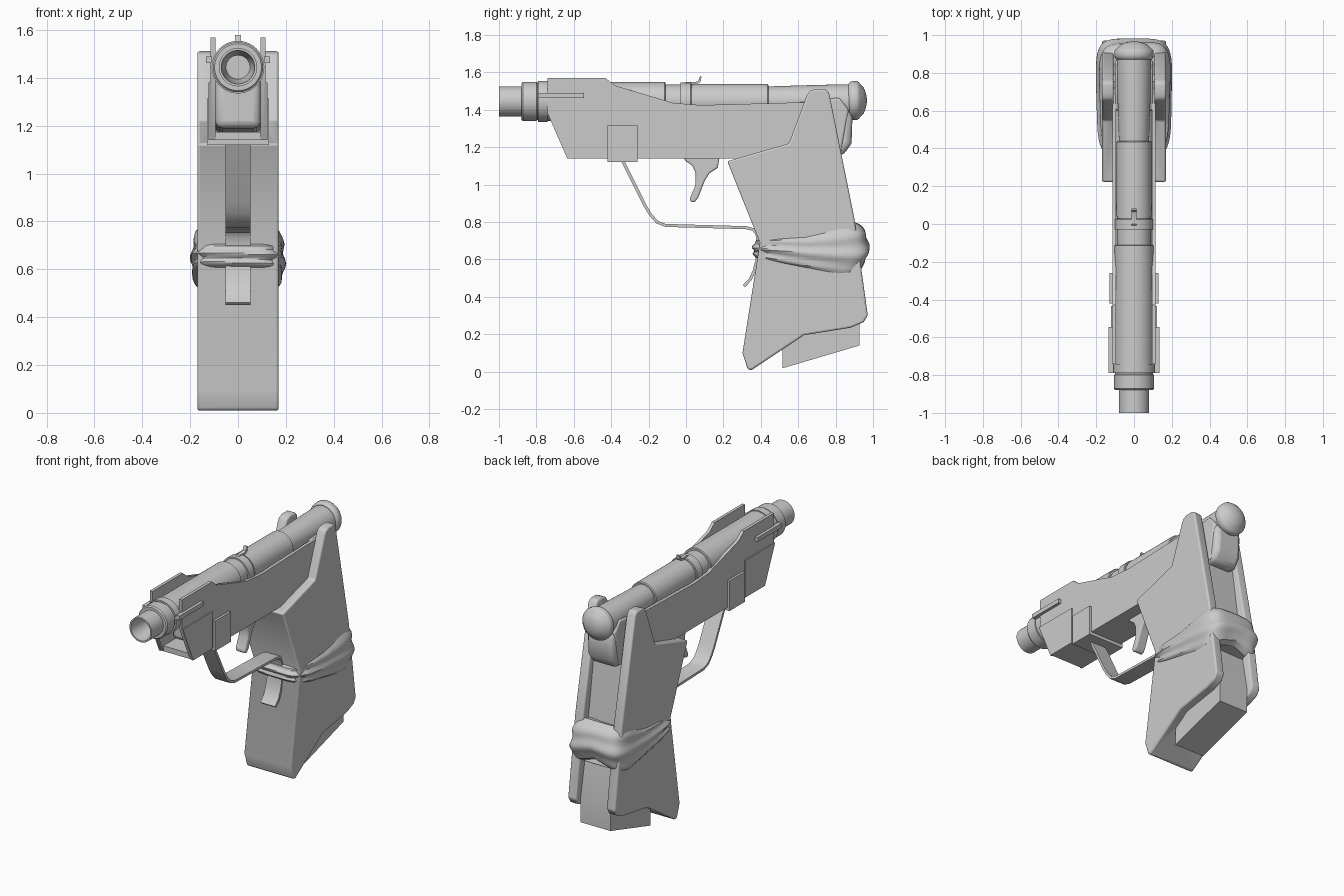
import bpy, bmesh, math
from mathutils import Vector

if "Cube" in bpy.data.objects:
    bpy.data.objects.remove(bpy.data.objects["Cube"])


def finish(name, bm, bevel=0.0, segs=3, smooth=True):
    bmesh.ops.remove_doubles(bm, verts=bm.verts, dist=1e-5)
    bmesh.ops.recalc_face_normals(bm, faces=bm.faces)
    me = bpy.data.meshes.new(name)
    bm.to_mesh(me)
    bm.free()
    ob = bpy.data.objects.new(name, me)
    bpy.context.collection.objects.link(ob)
    if bevel:
        add_bevel(ob, bevel, segs)
    if smooth:
        bpy.ops.object.select_all(action='DESELECT')
        ob.select_set(True)
        bpy.context.view_layer.objects.active = ob
        bpy.ops.object.shade_smooth_by_angle(angle=math.radians(35))
    return ob


def add_bevel(ob, width, segs=3):
    m = ob.modifiers.new("bevel", 'BEVEL')
    m.width, m.segments = width, segs
    m.limit_method, m.angle_limit = 'ANGLE', math.radians(35)


def prism(name, pts, x0, x1, mirror=False, bevel=0.0, segs=3):
    """Side profile of (y, z) points pushed across x, optionally on both sides."""
    bm = bmesh.new()
    for a, b in ([(x0, x1), (-x1, -x0)] if mirror else [(x0, x1)]):
        face = bm.faces.new([bm.verts.new((a, y, z)) for y, z in pts])
        new = bmesh.ops.extrude_face_region(bm, geom=[face])["geom"]
        bmesh.ops.translate(bm, vec=(b - a, 0, 0),
                            verts=[v for v in new if isinstance(v, bmesh.types.BMVert)])
        bm.faces.ensure_lookup_table()
    # extrude keeps the start face as the cap
    return finish(name, bm, bevel, segs)


def rect(y0, y1, z0, z1):
    return [(y0, z0), (y1, z0), (y1, z1), (y0, z1)]


def lathe(name, profile, z=1.445, n=40):
    """Turned part around the y axis from (y, radius) points."""
    bm = bmesh.new()
    rings = [[bm.verts.new((r * math.cos(2 * math.pi * i / n), y,
                            z + r * math.sin(2 * math.pi * i / n))) for i in range(n)]
             for y, r in profile]
    for a, b in zip(rings, rings[1:]):
        for i in range(n):
            j = (i + 1) % n
            bm.faces.new((a[i], a[j], b[j], b[i]))
    return finish(name, bm)


def strap(name, path, half, thick):
    """Flat bent strip following a (y, z) path."""
    pts = [Vector(p) for p in path]
    left, right = [], []
    for i, p in enumerate(pts):
        t = (pts[min(i + 1, len(pts) - 1)] - pts[max(i - 1, 0)]).normalized()
        nrm = Vector((-t.y, t.x)) * thick / 2
        left.append(tuple(p + nrm))
        right.append(tuple(p - nrm))
    bm = bmesh.new()
    rings = [[bm.verts.new((x, *q)) for x, q in
              ((-half, a), (half, a), (half, b), (-half, b))] for a, b in zip(left, right)]
    for a, b in zip(rings, rings[1:]):
        for i in range(4):
            j = (i + 1) % 4
            bm.faces.new((a[i], a[j], b[j], b[i]))
    bm.faces.new(rings[0])
    bm.faces.new(rings[-1])
    return finish(name, bm)


# Barrel: hollow muzzle, collars and stepped tube
lathe("muzzle", [(-0.84, 0), (-0.84, 0.05), (-0.9, 0.062), (-1, 0.07), (-1, 0.08), (-0.87, 0.08)])
lathe("muzzle_collar", [(-0.88, 0.07), (-0.88, 0.098), (-0.872, 0.105), (-0.80, 0.105),
                        (-0.795, 0.1), (-0.79, 0.1), (-0.79, 0.11), (-0.74, 0.11), (-0.74, 0.08)])
lathe("barrel", [(-0.75, 0), (-0.75, 0.104), (-0.115, 0.104), (-0.11, 0.1), (-0.11, 0.09),
                 (-0.03, 0.09), (-0.03, 0.1), (0.025, 0.1), (0.03, 0.096), (0.03, 0.09),
                 (0.04, 0.09), (0.04, 0.093), (0.435, 0.093), (0.44, 0.088), (0.44, 0.08),
                 (0.7, 0.088), (0.9, 0.092), (0.9, 0)])
lathe("rear_cap", [(0.87, 0), (0.87, 0.09), (0.88, 0.1), (0.89, 0.104), (0.915, 0.104),
                   (0.925, 0.097), (0.93, 0.09), (0.95, 0.07), (0.96, 0.045), (0.966, 0.02),
                   (0.967, 0)], z=1.45)

# Receiver: side plates, floor and inner body
prism("side_plate", [(-0.74, 1.57), (-0.43, 1.57), (-0.38, 1.53), (-0.07, 1.437), (0.08, 1.425),
                     (0.62, 1.44), (0.72, 1.44), (0.76, 1.14), (-0.63, 1.14), (-0.74, 1.38)],
      0.095, 0.115, mirror=True)
prism("receiver_floor", rect(-0.63, 0.3, 1.14, 1.175), -0.112, 0.112)
prism("inner_body", [(-0.55, 1.19), (0.3, 1.17), (0.84, 1.155), (0.885, 1.22), (0.89, 1.36),
                     (0.86, 1.42), (-0.55, 1.42)], -0.095, 0.095, bevel=0.03)
prism("rear_plate", [(0.6, 1.44), (0.82, 1.465), (0.87, 1.4), (0.83, 1.17), (0.6, 1.17)],
      -0.1, 0.1, bevel=0.012)
prism("front_panel", [(-0.74, 1.38), (-0.435, 1.38), (-0.435, 1.14), (-0.635, 1.14)],
      0.11, 0.123, mirror=True)
prism("square_panel", rect(-0.42, -0.26, 1.12, 1.315), 0.105, 0.13, mirror=True)
prism("guard_mount", rect(-0.42, -0.26, 1.12, 1.15), -0.115, 0.115)
prism("side_rail", rect(-0.79, -0.545, 1.462, 1.49), 0.108, 0.134, mirror=True)

# Sight hook
prism("sight", [(-0.02, 1.535), (0.0, 1.55), (0.05, 1.548), (0.065, 1.555), (0.075, 1.58),
                (0.083, 1.578), (0.078, 1.55), (0.06, 1.537), (0.03, 1.53)], -0.012, 0.012)

# Trigger and its guard
prism("trigger", [(-0.02, 1.15), (0.0, 1.125), (0.035, 1.1), (0.052, 1.06), (0.052, 1.0),
                  (0.02, 0.925), (0.025, 0.908), (0.045, 0.905), (0.065, 0.93), (0.1, 1.02),
                  (0.125, 1.06), (0.17, 1.09), (0.18, 1.15)], -0.035, 0.035, bevel=0.012)
strap("trigger_guard", [(-0.345, 1.14), (-0.22, 0.89), (-0.19, 0.84), (-0.155, 0.8),
                        (-0.11, 0.782), (0.1, 0.776), (0.32, 0.77), (0.36, 0.76), (0.38, 0.735),
                        (0.385, 0.68), (0.38, 0.6), (0.365, 0.54), (0.345, 0.495),
                        (0.31, 0.457)], 0.053, 0.016)

# Grip: one solid, slotted from the rear and top so two side panels remain
grip = prism("grip", [(0.22, 1.125), (0.55, 1.22), (0.645, 1.475), (0.66, 1.5), (0.69, 1.512),
                      (0.745, 1.512), (0.765, 1.49), (0.90, 0.82), (0.972, 0.3), (0.95, 0.265),
                      (0.88, 0.235), (0.63, 0.195), (0.35, 0.008), (0.33, 0.012), (0.302, 0.1),
                      (0.395, 0.69)], -0.17, 0.17)
slot = prism("grip_slot_cutter", [(0.1, 1.135), (0.5, 1.135), (0.52, -0.1), (1.2, -0.1),
                                  (1.2, 1.7), (0.1, 1.7)], -0.108, 0.108)
slot.hide_render = True
slot.hide_set(True)
cut = grip.modifiers.new("slot", 'BOOLEAN')
cut.operation, cut.object, cut.solver = 'DIFFERENCE', slot, 'EXACT'
add_bevel(grip, 0.024)
prism("grip_core", [(0.45, 1.18), (0.79, 1.18), (0.86, 0.7), (0.9, 0.3), (0.5, 0.2)],
      -0.108, 0.108)
prism("magazine", [(0.515, 0.4), (0.515, 0.018), (0.928, 0.14), (0.928, 0.3), (0.88, 0.55)],
      -0.107, 0.107)

# Cloth wrap: folded band around the grip, wider and fuller at the back
bm = bmesh.new()
N, M = 64, 14
rings = []
for k in range(M + 1):
    v = k / M
    ring = []
    for i in range(N):
        a = 2 * math.pi * i / N
        c, s = math.cos(a), math.sin(a)
        ux = math.copysign(abs(c) ** 0.4, c)
        uy = math.copysign(abs(s) ** 0.4, s)
        f = (uy + 1) / 2                                   # 0 front, 1 back
        low = 0.605 - 0.09 * min(1, f * 1.15) + 0.06 * max(0, f - 0.85) / 0.15 * (1 - abs(ux))
        high = 0.705 + 0.03 * f + 0.07 * max(0, f - 0.6) / 0.4
        puff = math.sin(math.pi * v) ** 0.5
        fold = 0.007 * math.sin(v * 15 + 1.5 * uy + ux) * puff
        hx = 0.168 + (0.018 + 0.014 * f) * puff + fold
        front = 0.385 - 0.028 * puff - fold
        back = 0.91 + 0.075 * puff + fold - 0.02 * v
        y = front + (back - front) * f
        ring.append(bm.verts.new((ux * hx, y, low + (high - low) * v)))
    rings.append(ring)
for a, b in zip(rings, rings[1:]):
    for i in range(N):
        j = (i + 1) % N
        bm.faces.new((a[i], a[j], b[j], b[i]))
bm.faces.new(rings[0])
bm.faces.new(rings[-1])
finish("grip_wrap", bm)
